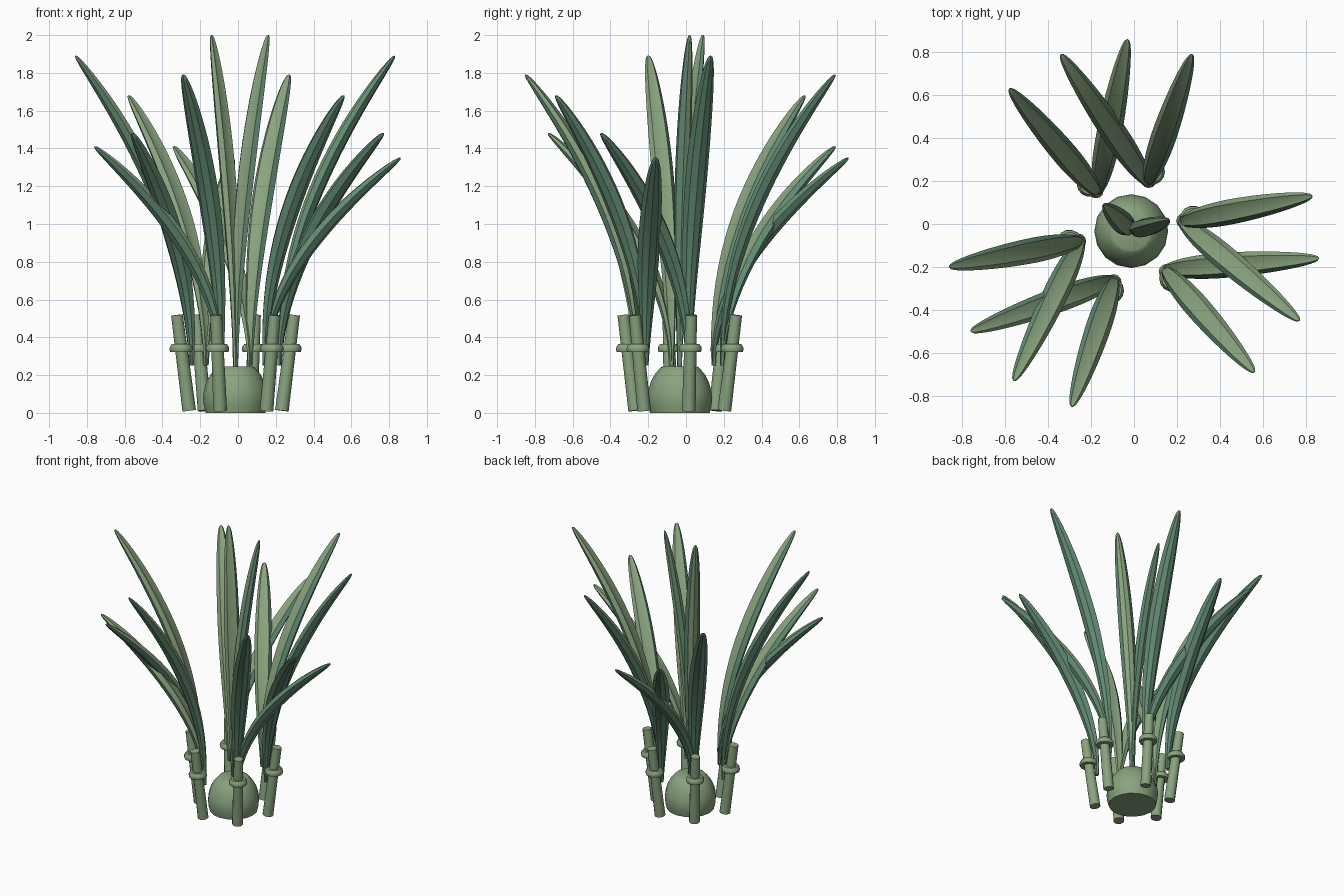
import bpy, bmesh, math
from mathutils import Vector, Matrix

if "Cube" in bpy.data.objects:
    bpy.data.objects.remove(bpy.data.objects["Cube"])

CENTRE = Vector((-0.013, -0.033, 0))


def material(name, rgb):
    m = bpy.data.materials.new(name)
    m.diffuse_color = (*rgb, 1)
    m.use_nodes = True
    m.node_tree.nodes["Principled BSDF"].inputs["Base Color"].default_value = m.diffuse_color
    return m


PALE = material("pale_green", (0.25, 0.37, 0.21))
BLUE = material("blue_green", (0.125, 0.265, 0.175))


def finish(name, bm, mats, angle=40):
    bmesh.ops.recalc_face_normals(bm, faces=bm.faces)
    me = bpy.data.meshes.new(name)
    bm.to_mesh(me)
    bm.free()
    for m in mats:
        me.materials.append(m)
    ob = bpy.data.objects.new(name, me)
    bpy.context.collection.objects.link(ob)
    bpy.ops.object.select_all(action='DESELECT')
    ob.select_set(True)
    bpy.context.view_layer.objects.active = ob
    bpy.ops.object.shade_smooth_by_angle(angle=math.radians(angle))
    return ob


def lathe(name, profile, origin, axis, sides):
    """Closed solid turned around an axis from (radius, height) points."""
    bm = bmesh.new()
    rot = Vector((0, 0, 1)).rotation_difference(axis)
    rings = []
    for r, h in profile:
        rings.append([bm.verts.new(origin + rot @ Vector((
            r * math.cos(2 * math.pi * i / sides),
            r * math.sin(2 * math.pi * i / sides), h))) for i in range(sides)])
    for a, b in zip(rings, rings[1:]):
        for i in range(sides):
            j = (i + 1) % sides
            bm.faces.new((a[i], a[j], b[j], b[i]))
    bm.faces.new(rings[0])
    bm.faces.new(rings[-1])
    return finish(name, bm, [PALE])


def leaf(name, base, tip, half_width=0.051, pale_sides=(1, 2, 3), roll=0, steps=26):
    """Thick arching blade: pale creased band above, blue-green margins and underside."""
    bm = bmesh.new()
    run = Vector((tip.x - base.x, tip.y - base.y, 0))
    out = run.normalized()
    side = Vector((-out.y, out.x, 0))
    rise = tip.z - base.z
    # across the blade: edge, band, crease, band, edge, then the keel
    section = [(-1, 0.12), (-0.64, 0.58), (0, 0.44), (0.64, 0.58), (1, 0.12),
               (0.62, -0.42), (0, -0.64), (-0.62, -0.42)]
    rows = []
    for k in range(steps + 1):
        t = k / steps
        t = 1 - (1 - t) ** 1.7             # tighter spacing near the tip
        p = base + run * t * t + Vector((0, 0, rise * t))
        tangent = (run * 2 * t + Vector((0, 0, rise))).normalized()
        up = side.cross(tangent)
        if up.dot(out) > 0:                # upper face looks back to the centre
            up = -up
        turn = Matrix.Rotation(math.radians(roll), 3, tangent)
        power = 0.75 if t < 0.63 else 0.48  # slim foot, blunt tip
        w = half_width * max(math.sin(math.pi * t ** 1.5), 0) ** power
        w += 0.010 * (1 - t) + 0.004
        rows.append([bm.verts.new(p + turn @ (side * (u * w) + up * (v * w)))
                     for u, v in section])
    n = len(section)
    for a, b in zip(rows, rows[1:]):
        for i in range(n):
            j = (i + 1) % n
            f = bm.faces.new((a[i], a[j], b[j], b[i]))
            f.material_index = 0 if i in pale_sides else 1
    bm.faces.new(rows[0]).material_index = 1
    bm.faces.new(rows[-1]).material_index = 1
    return finish(name, bm, [PALE, BLUE], 30)


# Central bulb
lathe("bulb", [(0.158, 0), (0.168, 0.04), (0.172, 0.08), (0.167, 0.12),
               (0.153, 0.165), (0.132, 0.205), (0.102, 0.24), (0.09, 0.246)],
      CENTRE, Vector((0, 0, 1)), 16)

# Two tall leaves from the bulb, pale on both faces
for i, (tip, roll) in enumerate([((-0.14, 0.09, 2.0), 0), ((0.16, 0.02, 2.0), 38)]):
    leaf(f"centre_leaf_{i}", CENTRE + Vector((0, 0, 0.2)), Vector(tip), 0.044,
         (1, 2, 3, 5, 6), roll)

# Six leaning stalks, each with a collar and two leaves (tip positions per stalk)
TIPS = [
    [(0.83, 0.13, 1.89), (0.77, -0.45, 1.48)],
    [(0.27, 0.79, 1.79), (-0.34, 0.79, 1.41)],
    [(-0.03, 0.86, 1.35), (-0.58, 0.63, 1.68)],
    [(-0.86, -0.20, 1.89), (-0.56, -0.73, 1.48)],
    [(-0.29, -0.85, 1.79), (-0.76, -0.50, 1.41)],
    [(0.86, -0.16, 1.35), (0.56, -0.69, 1.68)],
]
for i, tips in enumerate(TIPS):
    a = math.radians(11 + 60 * i)
    d = Vector((math.cos(a), math.sin(a), 0))
    foot = CENTRE + d * 0.25 + Vector((0, 0, 0.012))
    top = CENTRE + d * 0.316 + Vector((0, 0, 0.518))
    axis = top - foot
    lathe(f"stalk_{i}", [(0.036, 0), (0.031, axis.length)], foot, axis, 12)
    ring = foot + axis * 0.655
    lathe(f"collar_{i}", [(0.03, -0.02), (0.058, -0.02), (0.062, -0.008),
                          (0.060, 0.006), (0.050, 0.02), (0.03, 0.02)],
          ring, Vector((0, 0, 1)), 14)
    for j, tip in enumerate(tips):
        leaf(f"outer_leaf_{i}_{j}", CENTRE + d * 0.238 + Vector((0, 0, 0.25)), Vector(tip))
